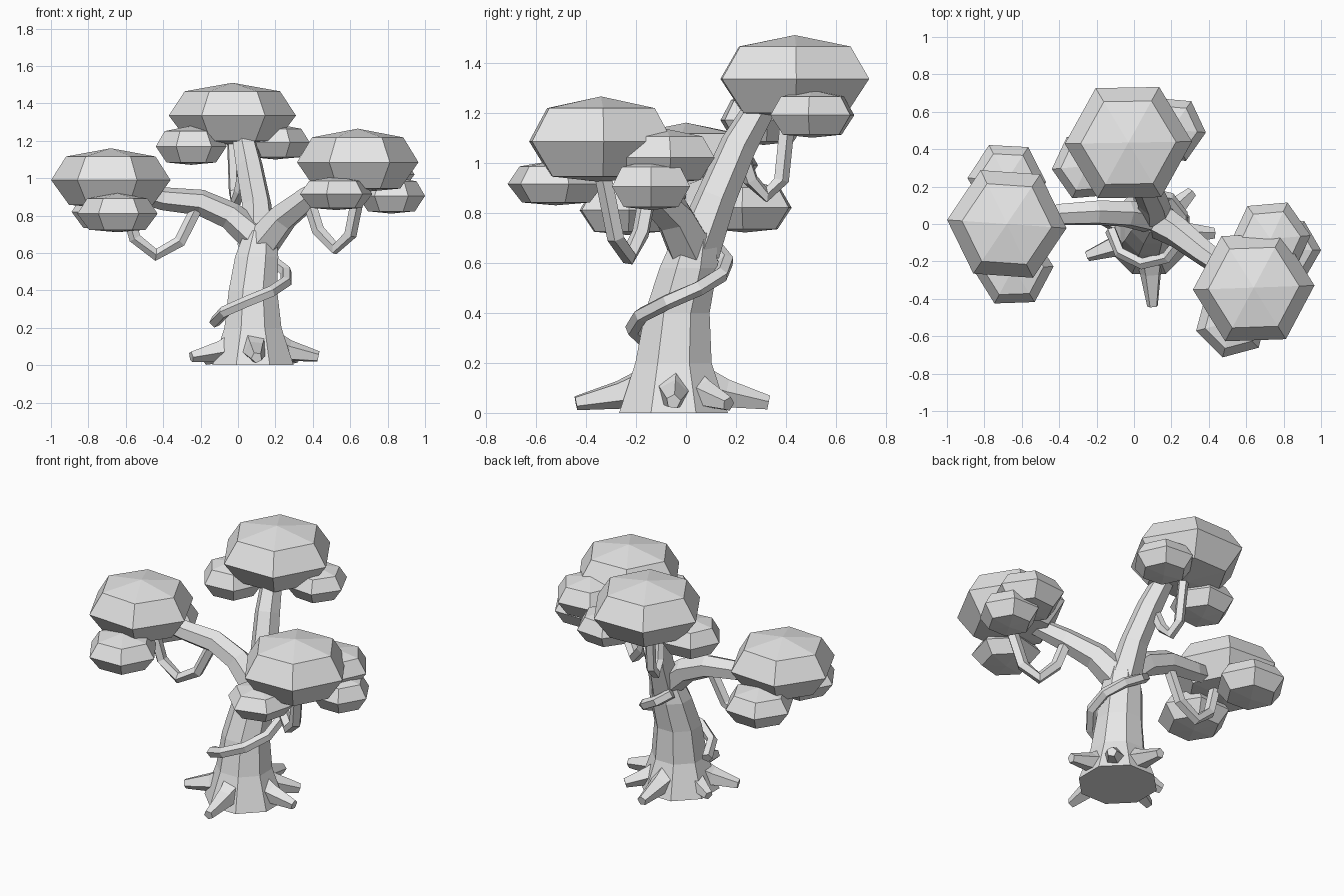
import bpy, bmesh, math
from mathutils import Vector

cube = bpy.data.objects.get("Cube")
if cube:
    bpy.data.objects.remove(cube, do_unlink=True)

grey = bpy.data.materials.new("plain_grey")
grey.use_nodes = True
grey.diffuse_color = (0.8, 0.8, 0.8, 1)
grey.node_tree.nodes["Principled BSDF"].inputs["Base Color"].default_value = (0.8, 0.8, 0.8, 1)


def finish(name, bm):
    bmesh.ops.recalc_face_normals(bm, faces=bm.faces)
    mesh = bpy.data.meshes.new(name)
    bm.to_mesh(mesh)
    bm.free()
    mesh.materials.append(grey)
    obj = bpy.data.objects.new(name, mesh)
    bpy.context.collection.objects.link(obj)
    return obj


def bridge(bm, low, high):
    n = len(low)
    for i in range(n):
        j = (i + 1) % n
        bm.faces.new((low[i], low[j], high[j], high[i]))


def tube(name, path, radii, sides, level=False):
    """Faceted tube along a path; level keeps every ring horizontal."""
    bm = bmesh.new()
    pts = [Vector(p) for p in path]
    rings = []
    for k, p in enumerate(pts):
        t = (pts[min(k + 1, len(pts) - 1)] - pts[max(k - 1, 0)]).normalized()
        if level:
            t = Vector((0, 0, 1))
        if k == 0:
            u = t.orthogonal().normalized()
        else:
            u = (u - t * u.dot(t)).normalized()
        v = t.cross(u)
        ring = []
        for i in range(sides):
            a = 2 * math.pi * (i + 0.5) / sides
            ring.append(bm.verts.new(p + (u * math.cos(a) + v * math.sin(a)) * radii[k]))
        if rings:
            bridge(bm, rings[-1], ring)
        rings.append(ring)
    bm.faces.new(rings[0])
    bm.faces.new(rings[-1])
    return finish(name, bm)


def clump(name, centre, radius, up, turn=0):
    """Six sided leaf clump with a bevelled crown and underside."""
    bm = bmesh.new()
    c = Vector(centre)
    rings = []
    for scale, height in ((0.7, -0.78), (1, 0), (0.75, 0.74)):
        ring = []
        for i in range(6):
            a = math.radians(60 * i + turn)
            ring.append(bm.verts.new(c + Vector((math.cos(a) * radius * scale,
                                                 math.sin(a) * radius * scale, height * up))))
        if rings:
            bridge(bm, rings[-1], ring)
        rings.append(ring)
    for ring, height in ((rings[0], -0.9), (rings[-1], 1)):
        tip = bm.verts.new(c + Vector((0, 0, height * up)))
        for i in range(6):
            bm.faces.new((ring[i], ring[(i + 1) % 6], tip))
    return finish(name, bm)


# Trunk with flared foot
tube("trunk",
     [(0.08, -0.05, 0), (0.08, -0.05, 0.2), (0.08, -0.035, 0.4), (0.1, 0.01, 0.58), (0.12, 0.04, 0.72)],
     [0.235, 0.165, 0.14, 0.125, 0.09], 8, level=True)

# Three main branches
tube("right_branch",
     [(0.12, 0.03, 0.66), (-0.04, 0.055, 0.8), (-0.2, 0.06, 0.87), (-0.4, 0.05, 0.89), (-0.6, 0.01, 0.94)],
     [0.09, 0.075, 0.07, 0.062, 0.05], 6)
tube("left_branch",
     [(0.11, 0.03, 0.63), (0.24, -0.05, 0.79), (0.38, -0.16, 0.9), (0.58, -0.3, 1.02)],
     [0.1, 0.082, 0.068, 0.05], 6)
tube("back_branch",
     [(0.11, 0.04, 0.65), (0.1, 0.12, 0.86), (0.06, 0.21, 1.07), (0.02, 0.32, 1.26)],
     [0.1, 0.082, 0.075, 0.06], 6)

# Roots spreading around the foot
roots = {
    "front": (0.1, -0.44, 0.04), "left": (0.43, -0.05, 0.045), "back": (0.08, 0.33, 0.04),
    "right": (-0.25, -0.17, 0.045), "back_left": (0.31, 0.17, 0.035), "back_right": (-0.18, 0.03, 0.03),
}
foot = Vector((0.08, -0.05, 0.13))
for side, tip in roots.items():
    end = Vector(tip)
    mid = foot.lerp(end, 0.55)
    mid.z = 0.075
    tube(side + "_root", [foot.lerp(end, 0.2), mid, end], [0.095, 0.06, 0.03], 5)

# Vine winding up the trunk
spiral, steps = [], 9
for k in range(steps):
    f = k / (steps - 1)
    a = math.radians(175 + 325 * f)
    r = 0.205 - 0.07 * f
    spiral.append((0.08 + 0.04 * f + r * math.cos(a), -0.05 + 0.08 * f + r * math.sin(a), 0.23 + 0.43 * f))
tube("trunk_vine", spiral, [0.032] * steps, 5)

# Vines hanging in loops below the branches
tube("right_vine",
     [(-0.6, 0.01, 0.86), (-0.55, 0.02, 0.68), (-0.44, 0.03, 0.59), (-0.31, 0.04, 0.66), (-0.22, 0.05, 0.84)],
     [0.034] * 5, 5)
tube("left_vine",
     [(0.38, -0.15, 0.88), (0.43, -0.18, 0.72), (0.52, -0.23, 0.625), (0.6, -0.28, 0.7), (0.65, -0.33, 0.95)],
     [0.036] * 5, 5)
tube("back_vine",
     [(0.04, 0.21, 1.08), (0.01, 0.26, 0.93), (-0.01, 0.32, 0.87), (-0.02, 0.38, 0.93), (-0.03, 0.41, 1.22)],
     [0.032] * 5, 5)

# Large leaf clumps
clump("right_crown", (-0.68, 0, 0.99), 0.32, 0.17, -4)
clump("left_crown", (0.64, -0.34, 1.085), 0.325, 0.18, 2)
clump("back_crown", (-0.03, 0.435, 1.335), 0.34, 0.175, 1)

# Small leaf clumps tucked below each crown
clump("right_front_leaves", (-0.645, -0.235, 0.81), 0.215, 0.11, 2)
clump("right_back_leaves", (-0.68, 0.235, 0.82), 0.21, 0.11, -3)
clump("left_front_leaves", (0.525, -0.52, 0.915), 0.2, 0.095, 15)
clump("left_side_leaves", (0.82, -0.14, 0.905), 0.18, 0.105)
clump("left_back_leaves", (0.73, -0.08, 1.02), 0.215, 0.115, 5)
clump("back_left_leaves", (0.2, 0.505, 1.19), 0.185, 0.1, -5)
clump("back_right_leaves", (-0.25, 0.31, 1.17), 0.19, 0.11, 5)
